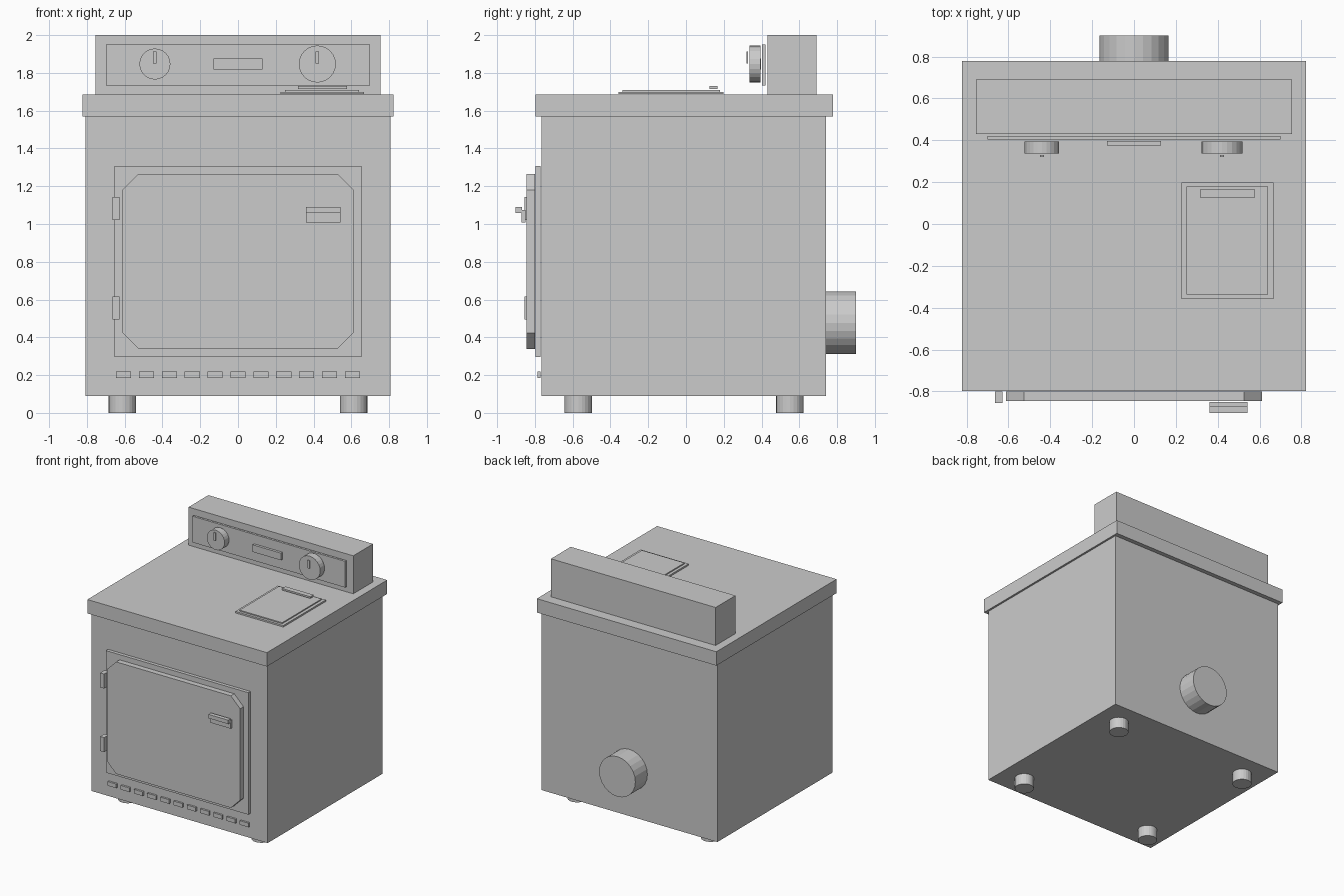
import bpy, bmesh
from math import pi
from mathutils import Matrix

if "Cube" in bpy.data.objects:
    bpy.data.objects.remove(bpy.data.objects["Cube"])


def finish(name, bm):
    bmesh.ops.recalc_face_normals(bm, faces=bm.faces)
    mesh = bpy.data.meshes.new(name)
    bm.to_mesh(mesh)
    bm.free()
    obj = bpy.data.objects.new(name, mesh)
    bpy.context.collection.objects.link(obj)
    return obj


def box(name, x, y, z):
    """Box from (min, max) ranges on each axis."""
    bm = bmesh.new()
    bmesh.ops.create_cube(bm, size=1)
    bmesh.ops.scale(bm, vec=[b - a for a, b in (x, y, z)], verts=bm.verts)
    bmesh.ops.translate(bm, vec=[(a + b) / 2 for a, b in (x, y, z)], verts=bm.verts)
    return finish(name, bm)


def cylinder(name, center, radius, depth, along_y=False, sides=24):
    bm = bmesh.new()
    bmesh.ops.create_cone(bm, cap_ends=True, segments=sides,
                          radius1=radius, radius2=radius, depth=depth)
    if along_y:
        bmesh.ops.rotate(bm, matrix=Matrix.Rotation(pi / 2, 3, 'X'), verts=bm.verts)
    bmesh.ops.translate(bm, vec=center, verts=bm.verts)
    return finish(name, bm)


def chamfered_panel(name, x, y, z, c):
    """Upright panel with clipped corners, extruded along y."""
    (x0, x1), (z0, z1) = x, z
    outline = [(x0 + c, z0), (x1 - c, z0), (x1, z0 + c), (x1, z1 - c),
               (x1 - c, z1), (x0 + c, z1), (x0, z1 - c), (x0, z0 + c)]
    bm = bmesh.new()
    face = bm.faces.new([bm.verts.new((px, y[0], pz)) for px, pz in outline])
    ext = bmesh.ops.extrude_face_region(bm, geom=[face])
    moved = [v for v in ext['geom'] if isinstance(v, bmesh.types.BMVert)]
    bmesh.ops.translate(bm, vec=(0, y[1] - y[0], 0), verts=moved)
    return finish(name, bm)


# Cabinet and overhanging top
box("cabinet", (-0.807, 0.807), (-0.764, 0.742), (0.09, 1.57))
box("top_slab", (-0.823, 0.823), (-0.797, 0.778), (1.57, 1.685))

# Control console with panel and display
box("console", (-0.755, 0.755), (0.431, 0.69), (1.685, 2.0))
box("control_panel", (-0.70, 0.70), (0.403, 0.421), (1.733, 1.95))
box("display", (-0.13, 0.13), (0.376, 0.397), (1.817, 1.876))

# Dials with pointers
for side, x, r in (("left", -0.44, 0.082), ("right", 0.42, 0.098)):
    cylinder(side + "_dial", (x, 0.365, 1.847), r, 0.058, along_y=True)
    box(side + "_dial_pointer", (x - 0.009, x + 0.009), (0.321, 0.329), (1.849, 1.913))

# Filter hatch on the top
box("hatch_frame", (0.226, 0.666), (-0.358, 0.199), (1.687, 1.70))
box("hatch_lid", (0.25, 0.641), (-0.337, 0.18), (1.697, 1.709))
box("hatch_grip", (0.318, 0.576), (0.124, 0.167), (1.716, 1.73))

# Door, surround and handle
box("door_surround", (-0.653, 0.653), (-0.798, -0.77), (0.297, 1.308))
chamfered_panel("door", (-0.611, 0.611), (-0.845, -0.80), (0.338, 1.266), 0.085)
box("handle_plate", (0.36, 0.542), (-0.871, -0.85), (1.008, 1.075))
box("handle_grip", (0.36, 0.542), (-0.902, -0.869), (1.058, 1.09))

# Hinges
for level, z in (("lower", 0.555), ("upper", 1.082)):
    box(level + "_hinge", (-0.665, -0.628), (-0.856, -0.80), (z - 0.06, z + 0.06))

# Row of vent slots under the door
for i in range(11):
    x = -0.606 + i * 0.1212
    box(f"vent_{i + 1}", (x - 0.04, x + 0.04), (-0.786, -0.77), (0.186, 0.22))

# Feet
for side, x in (("left", -0.612), ("right", 0.612)):
    for end, y in (("front", -0.57), ("back", 0.55)):
        cylinder(f"{end}_{side}_foot", (x, y, 0.045), 0.073, 0.09)

# Rear exhaust duct
cylinder("exhaust_duct", (0, 0.82, 0.477), 0.166, 0.16, along_y=True)
